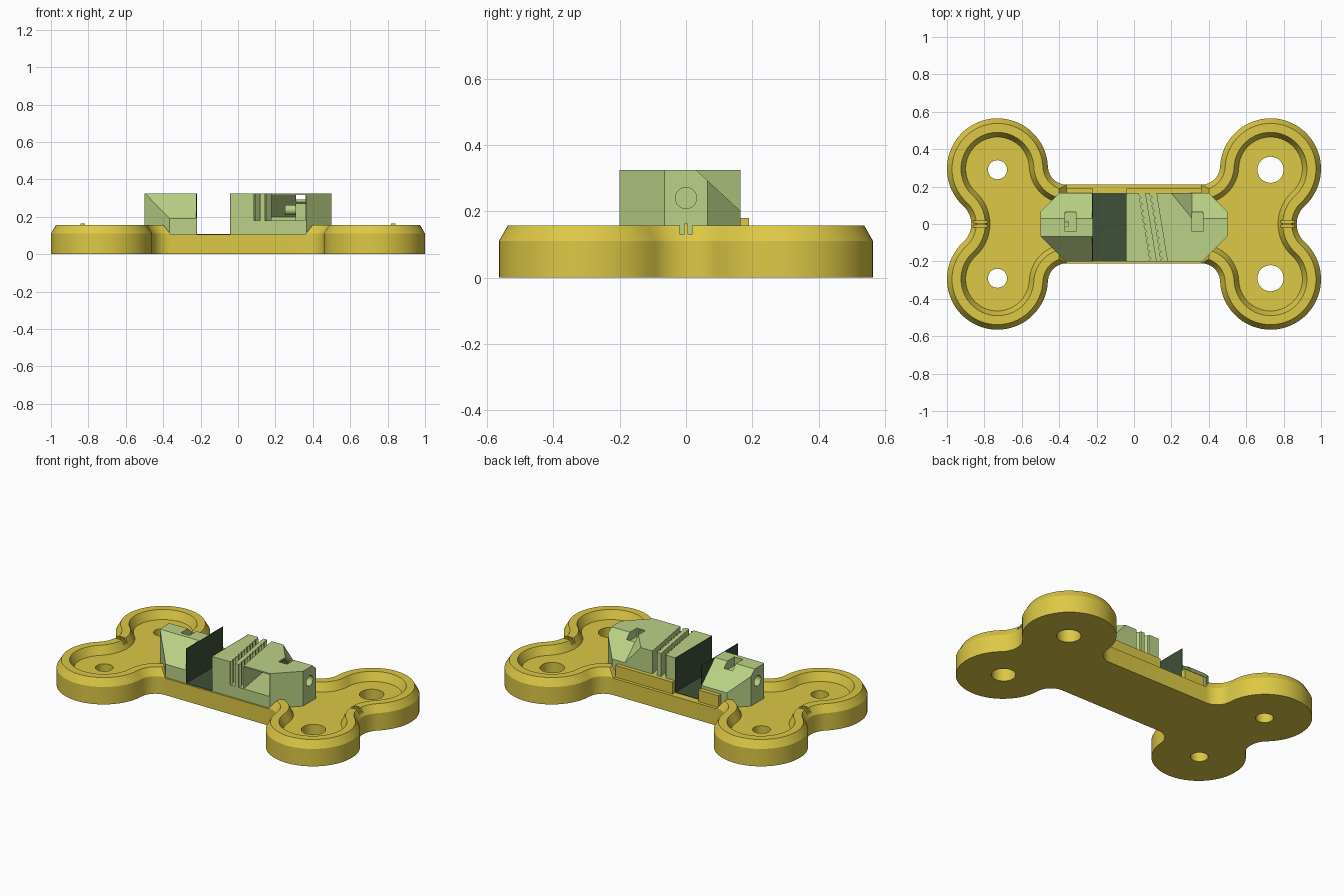
import bpy, bmesh, math
from mathutils import Vector

if "Cube" in bpy.data.objects:
    bpy.data.objects.remove(bpy.data.objects["Cube"])


def material(name, rgb):
    m = bpy.data.materials.new(name)
    m.diffuse_color = (*rgb, 1)
    m.use_nodes = True
    m.node_tree.nodes["Principled BSDF"].inputs["Base Color"].default_value = m.diffuse_color
    return m


YELLOW = material("yellow", (0.72, 0.58, 0.06))
GREEN = material("green", (0.50, 0.64, 0.24))
DARK = material("dark_green", (0.05, 0.08, 0.04))


def finish(bm, name, mat):
    bmesh.ops.recalc_face_normals(bm, faces=bm.faces)
    me = bpy.data.meshes.new(name)
    bm.to_mesh(me)
    bm.free()
    ob = bpy.data.objects.new(name, me)
    bpy.context.collection.objects.link(ob)
    if mat:
        me.materials.append(mat)
    return ob


def prism(name, pts, axis, lo, hi, mat=None):
    """Polygon extruded along an axis; pts are the other two coordinates in order."""
    bm = bmesh.new()

    def at(p, t):
        return {"x": (t, p[0], p[1]), "y": (p[0], t, p[1]), "z": (p[0], p[1], t)}[axis]
    a = [bm.verts.new(at(p, lo)) for p in pts]
    b = [bm.verts.new(at(p, hi)) for p in pts]
    bm.faces.new(a)
    bm.faces.new(b)
    for i in range(len(a)):
        j = (i + 1) % len(a)
        bm.faces.new((a[i], a[j], b[j], b[i]))
    return finish(bm, name, mat)


def box(name, x, y, z, mat=None):
    return prism(name, [(x[0], y[0]), (x[1], y[0]), (x[1], y[1]), (x[0], y[1])], "z", *z, mat)


def cylinder(name, centre, r, axis, lo, hi, mat=None):
    pts = [(centre[0] + r * math.cos(k * math.tau / 32),
            centre[1] + r * math.sin(k * math.tau / 32)) for k in range(32)]
    return prism(name, pts, axis, lo, hi, mat)


def trim(ob, co, no):
    """Cut away the side the normal points to and cap it."""
    bm = bmesh.new()
    bm.from_mesh(ob.data)
    r = bmesh.ops.bisect_plane(bm, geom=bm.verts[:] + bm.edges[:] + bm.faces[:],
                               plane_co=co, plane_no=no, clear_outer=True)
    edges = [e for e in r["geom_cut"] if isinstance(e, bmesh.types.BMEdge)]
    bmesh.ops.holes_fill(bm, edges=edges)
    bmesh.ops.recalc_face_normals(bm, faces=bm.faces)
    bm.to_mesh(ob.data)
    bm.free()


def cut(ob, cutters):
    for c in cutters:
        c.hide_render = True
        m = ob.modifiers.new("cut", "BOOLEAN")
        m.operation, m.solver, m.object = "DIFFERENCE", "EXACT", c
        bpy.context.view_layer.objects.active = ob
        bpy.ops.object.modifier_apply(modifier=m.name)
        bpy.data.objects.remove(c)


# Bone-shaped outline, inset by d
def arc(cx, cy, r, a0, a1, n):
    return [(cx + r * math.cos(math.radians(a0 + (a1 - a0) * k / n)),
             cy + r * math.sin(math.radians(a0 + (a1 - a0) * k / n))) for k in range(n + 1)]


def outline(d):
    q = arc(1.0, 0, 0.13 + d, 180, 132.5, 8)
    q += arc(0.73, 0.295, 0.27 - d, -47.5, 177.7, 40)[1:]
    q += arc(0.36, 0.31, 0.10 + d, -2.3, -90, 12)[1:]
    half = q + [(-x, y) for x, y in reversed(q)]
    return half + [(-x, -y) for x, y in half[1:-1]]


# Base: outer wall, chamfer, rim and shallow pocket
bm = bmesh.new()
rings = [[bm.verts.new((x, y, z)) for x, y in outline(d)]
         for d, z in ((0, 0), (0, 0.11), (0.027, 0.157), (0.075, 0.157), (0.10, 0.105))]
n = len(rings[0])
for r0, r1 in zip(rings, rings[1:]):
    for i in range(n):
        j = (i + 1) % n
        bm.faces.new((r0[i], r0[j], r1[j], r1[i]))
bm.faces.new(rings[0])
bm.faces.new(rings[-1])
base = finish(bm, "bone_base", YELLOW)

# Lowered middle bar, screw holes and rim notches
cutters = [prism("bar_cut", [(-0.36, 0.106), (0.36, 0.106), (0.41, 0.17), (-0.41, 0.17)],
                 "y", -0.4, 0.4)]
for s in (-1, 1):
    for t in (-1, 1):
        cutters.append(cylinder("hole_cut", (s * 0.73, t * 0.29), 0.051 if s < 0 else 0.07,
                                "z", -0.1, 0.3))
        cutters.append(box("notch_cut", sorted((s * 0.75, s * 0.9)),
                           sorted((t * 0.006, t * 0.018)), (0.13, 0.2)))
cut(base, cutters)
bpy.ops.object.select_all(action="DESELECT")
base.select_set(True)
bpy.context.view_layer.objects.active = base
bpy.ops.object.shade_smooth_by_angle(angle=math.radians(25))

# Ledges behind the blocks, small ridges on the rim
for x in ((-0.36, -0.22), (-0.04, 0.36)):
    box("back_ledge", x, (0.16, 0.19), (0.1, 0.18), YELLOW)
for s in (-1, 1):
    box("rim_ridge", (s * 0.83 - 0.012, s * 0.83 + 0.012), (-0.004, 0.004), (0.12, 0.163), YELLOW)


def trim_corners(ob, s):
    trim(ob, (s * 0.5, -0.065, 0), (s, -1, 0))
    trim(ob, (s * 0.5, 0.065, 0), (s, 1, 0))


def end_cuts(s):
    """Screw hole in the end and nut slot on top."""
    return [cylinder("screw_cut", (0, 0.24), 0.032, "x", *sorted((s * 0.35, s * 0.6))),
            box("nut_cut", sorted((s * 0.31, s * 0.37)), (-0.04, 0.065), (0.27, 0.4))]


# Left block: sloped front and back
left = prism("left_block", [(-0.2, 0.1), (0.165, 0.1), (0.165, 0.2), (0.03, 0.325),
                            (-0.068, 0.325), (-0.2, 0.19)], "x", -0.5, -0.222, GREEN)
trim_corners(left, -1)
cut(left, end_cuts(-1))

# Dark gap between the blocks
box("gap_floor", (-0.22, -0.04), (-0.2, 0.165), (0.1, 0.109), DARK)
box("gap_left_panel", (-0.224, -0.219), (-0.2, 0.165), (0.1, 0.325), DARK)
box("gap_right_panel", (-0.043, -0.039), (-0.2, 0.165), (0.1, 0.325), DARK)

# Right block: back slope with triangular facet
right = box("right_block", (-0.04, 0.5), (-0.2, 0.165), (0.1, 0.325), GREEN)
trim_corners(right, 1)
slope_no = Vector((0, 0.125, 0.135))
A, B, C = Vector((0.2, 0.165, 0.325)), Vector((0.31, 0.03, 0.325)), Vector((0.31, 0.165, 0.2))
facet_no = (B - A).cross(C - A)
if facet_no.x < 0:
    facet_no.negate()
wedge = box("slope_cut", (0, 0.7), (-0.1, 0.3), (0.1, 0.5))
trim(wedge, B, -slope_no)
trim(wedge, A, -facet_no)

# Hollow open to the front
cavity = prism("cavity_cut", [(0.195, -0.3), (0.36, -0.3), (0.36, 0.15), (0.125, 0.15)],
               "z", 0.18, 0.317)
trim(cavity, B - slope_no.normalized() * 0.01, slope_no)


# Slanted toothed slots
def slot(x0, x1, w):
    pts, teeth = [], 11
    for k in range(teeth):
        for f, dx in ((0, 0), (0.25, -0.012), (0.7, -0.012)):
            t = (k + f) / teeth
            pts.append((x0 + (x1 - x0) * t + dx, 0.18 - 0.40 * t))
    return prism("slot_cut", pts + [(x1, -0.22), (x1 + w, -0.22), (x0 + w, 0.18)],
                 "z", 0.18, 0.4)


cut(right, [wedge, cavity, slot(0.035, 0.10, 0.022), slot(0.095, 0.16, 0.022)] + end_cuts(1))

# Nut holder and screw tip inside the hollow
box("nut_holder", (0.308, 0.372), (-0.042, 0.067), (0.17, 0.272), GREEN)
cylinder("screw_tip", (0, 0.237), 0.027, "x", 0.25, 0.33, GREEN)
